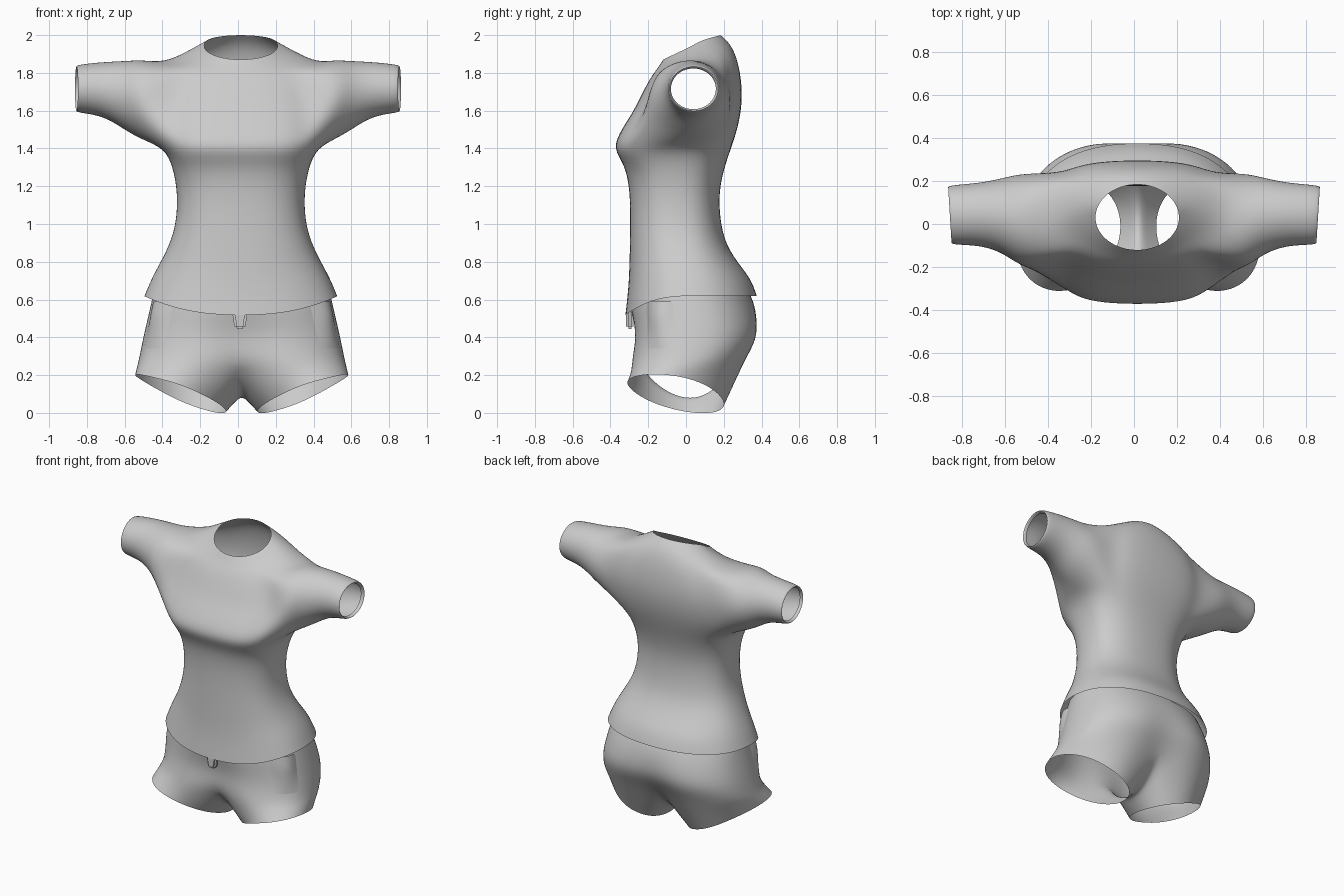
import bpy, bmesh, math
from mathutils import Vector
from mathutils.bvhtree import BVHTree

if "Cube" in bpy.data.objects:
    bpy.data.objects.remove(bpy.data.objects["Cube"])

grey = bpy.data.materials.new("plain_grey")
grey.diffuse_color = (0.6, 0.6, 0.6, 1)
grey.use_nodes = True
grey.node_tree.nodes["Principled BSDF"].inputs["Base Color"].default_value = grey.diffuse_color
N = 24  # columns around the body; column 0 is +x, 6 is back, 18 is front


def ring(cx, yc, w, yf, yb, zf, zs, zb, ef=1.0, eb=1.0, pinch=0.0, zp=2.0):
    """Rounded body section with separate front, side and back shapes."""
    pts = []
    for i in range(N):
        a = 2 * math.pi * i / N
        c, s = math.cos(a), math.sin(a)
        e = eb if s > 0 else ef
        x = w * math.copysign(abs(c) ** e, c)
        r = (yb - yc) if s > 0 else (yc - yf)
        y = r * math.copysign(abs(s) ** e, s)
        y -= math.copysign(pinch * math.exp(-(x / 0.13) ** 2), s)
        z = zs + ((zb if s > 0 else zf) - zs) * abs(s) ** (zp if s > 0 else max(1, zp))
        pts.append(Vector((cx + x, yc + y, z)))
    return pts


def add_loop(bm, pts):
    return [bm.verts.new(p) for p in pts]


def bridge(bm, a, b, skip=()):
    n = len(a)
    for i in range(n):
        if i not in skip:
            bm.faces.new((a[i], a[(i + 1) % n], b[(i + 1) % n], b[i]))


def finish(bm, name, levels):
    bmesh.ops.recalc_face_normals(bm, faces=bm.faces)
    me = bpy.data.meshes.new(name)
    bm.to_mesh(me)
    bm.free()
    ob = bpy.data.objects.new(name, me)
    bpy.context.collection.objects.link(ob)
    me.materials.append(grey)
    bpy.ops.object.select_all(action='DESELECT')
    ob.select_set(True)
    bpy.context.view_layer.objects.active = ob
    if levels:
        m = ob.modifiers.new("smooth", 'SUBSURF')
        m.levels = levels
        bpy.ops.object.modifier_apply(modifier=m.name)
    bpy.ops.object.shade_smooth_by_angle(angle=math.radians(50))
    return ob


# Shirt body, hem to neckline: yc, w, yf, yb, zf, zs, zb, front and back roundness
sections = [
    (0.00, .515, -.324, .378, .515, .62, .62, .85, .88),
    (0.00, .478, -.307, .348, .66, .71, .71, .85, .88),
    (0.00, .428, -.302, .272, .78, .80, .80, .85, .88),
    (-.03, .376, -.299, .210, .90, .90, .90, .82, .85),
    (-.04, .342, -.297, .182, 1.02, 1.02, 1.02, .80, .82),
    (-.04, .338, -.299, .175, 1.17, 1.17, 1.17, .78, .82),
    (-.03, .362, -.322, .205, 1.31, 1.30, 1.30, .72, .80),
    (-.01, .405, -.393, .240, 1.40, 1.40, 1.40, .60, .75),
    (0.02, .450, -.345, .274, 1.50, 1.49, 1.50, .65, .75),
    (0.03, .470, -.278, .298, 1.60, 1.60, 1.62, .75, .75),
    (0.04, .460, -.235, .298, 1.69, 1.70, 1.74, .82, .75),
    (0.04, .415, -.192, .278, 1.77, 1.855, 1.86, .92, .85),
    (0.04, .300, -.155, .242, 1.82, 1.90, 1.95, 1, 1, 0, 1),
    (0.03, .196, -.122, .185, 1.87, 1.942, 2.00, 1, 1, 0, .65),
]
bm = bmesh.new()
loops = [add_loop(bm, ring(.015, *s)) for s in sections]
LOW, TOP, H = 7, 11, 3  # armhole rows and half-width in columns
for r in range(len(loops) - 1):
    skip = set()
    if LOW <= r < TOP:
        skip = {(c + k) % N for c in (0, 12) for k in range(-H, H)}
    bridge(bm, loops[r], loops[r + 1], skip)

# Sleeves: x, y front, y back, z low, z high; the last ones turn the cuff inwards
cuffs = [(.51, -.215, .240, 1.445, 1.872), (.60, -.14, .218, 1.495, 1.865),
         (.71, -.10, .192, 1.572, 1.86), (.855, -.099, .182, 1.588, 1.845),
         (.858, -.086, .169, 1.601, 1.832), (.835, -.082, .160, 1.606, 1.825)]
for side, c in ((1, 0), (-1, 12)):
    cols = [(c + side * k) % N for k in range(-H, H + 1)]  # front to back
    hole = [loops[LOW][k] for k in cols]
    hole += [loops[r][cols[-1]] for r in range(LOW + 1, TOP)]
    hole += [loops[TOP][k] for k in reversed(cols)]
    hole += [loops[r][cols[0]] for r in range(TOP - 1, LOW, -1)]
    prev, n = hole, len(hole)
    for x, y0, y1, z0, z1 in cuffs:
        pts = []
        for i in range(n):
            a = -math.pi / 2 + 2 * math.pi * (i - H) / n
            slant = .008 * math.cos(a) if x > .8 else 0
            pts.append((side * (x + slant), (y0 + y1) / 2 + (y1 - y0) / 2 * math.cos(a),
                        (z0 + z1) / 2 + (z1 - z0) / 2 * math.sin(a)))
        new = add_loop(bm, pts)
        bridge(bm, prev, new)
        prev = new
finish(bm, "shirt", 2)

# Shorts: waist to the start of the legs
CX = .02
hips = [
    (0.02, .465, -.285, .325, .64, .66, .66, .88, .90, 0),
    (0.02, .482, -.300, .362, .56, .59, .59, .86, .88, 0),
    (0.02, .505, -.292, .396, .48, .49, .49, .85, .85, .02),
    (0.02, .528, -.288, .400, .39, .39, .39, .82, .82, .04),
    (0.00, .548, -.310, .345, .29, .29, .29, .82, .82, .06),
]
bm = bmesh.new()
loops = [add_loop(bm, ring(CX, *s)) for s in hips]
for a, b in zip(loops, loops[1:]):
    bridge(bm, a, b)

# Crotch strip running from back to front
crotch = add_loop(bm, [(CX, y, z) for y, z in
                       ((.20, .19), (.12, .115), (.03, .085), (-.07, .11), (-.17, .18))])
split = loops[-1]
for side in (1, -1):
    outer = [split[(18 + side * k) % N] for k in range(13)]  # front, outside, back
    prev = outer + crotch
    top = [v.co.copy() for v in prev]
    hem = []
    for i in range(18):
        a = math.radians(-130 + 260 * i / 12 if i <= 12 else 130 + 100 * (i - 12) / 6)
        c, s = math.cos(a), math.sin(a)
        hem.append(Vector((CX + side * (.325 + .245 * c), -.10 + .258 * s + .09 * (1 - c) / 2,
                           .105 + .098 * c - .045 * s * (1 - .5 * max(c, 0)))))
    for t in (.5, 1):
        new = add_loop(bm, [p.lerp(q, t) for p, q in zip(top, hem)])
        bridge(bm, prev, new)
        prev = new
shorts = finish(bm, "shorts", 2)

# Side pockets: gently puffed patches laid on the shorts
bm = bmesh.new()
bm.from_mesh(shorts.data)
tree = BVHTree.FromBMesh(bm)
bm.free()
for side, label in ((1, "right"), (-1, "left")):
    bm = bmesh.new()
    rows = []
    for j in range(7):
        v = j / 6
        row = []
        for i in range(7):
            u = i / 6
            y = -.26 + .20 * u + .03 * (1 - v) * (1 - u)
            d = Vector((-side, .5, 0)).normalized()
            hit, nor, _, _ = tree.ray_cast(Vector((CX + side * 1.0, y - .27, .34 + .25 * v)), d)
            puff = .002 + .026 * math.sin(math.pi * u) * min(1, v * 1.5)
            row.append(bm.verts.new(hit - d * puff))
        rows.append(row)
    for a, b in zip(rows, rows[1:]):
        for i in range(6):
            bm.faces.new((a[i], a[i + 1], b[i + 1], b[i]))
    finish(bm, label + "_pocket", 1)

# Waist tab below the shirt hem
bm = bmesh.new()
bmesh.ops.create_cube(bm, size=1)
for v in bm.verts:
    k = .055 if v.co.z < 0 else .085
    v.co = Vector((.01 + v.co.x * k, -.297 + v.co.y * .04, .495 + v.co.z * .10))
bmesh.ops.bevel(bm, geom=bm.edges[:], offset=.012, segments=2, affect='EDGES')
finish(bm, "waist_tab", 0)
